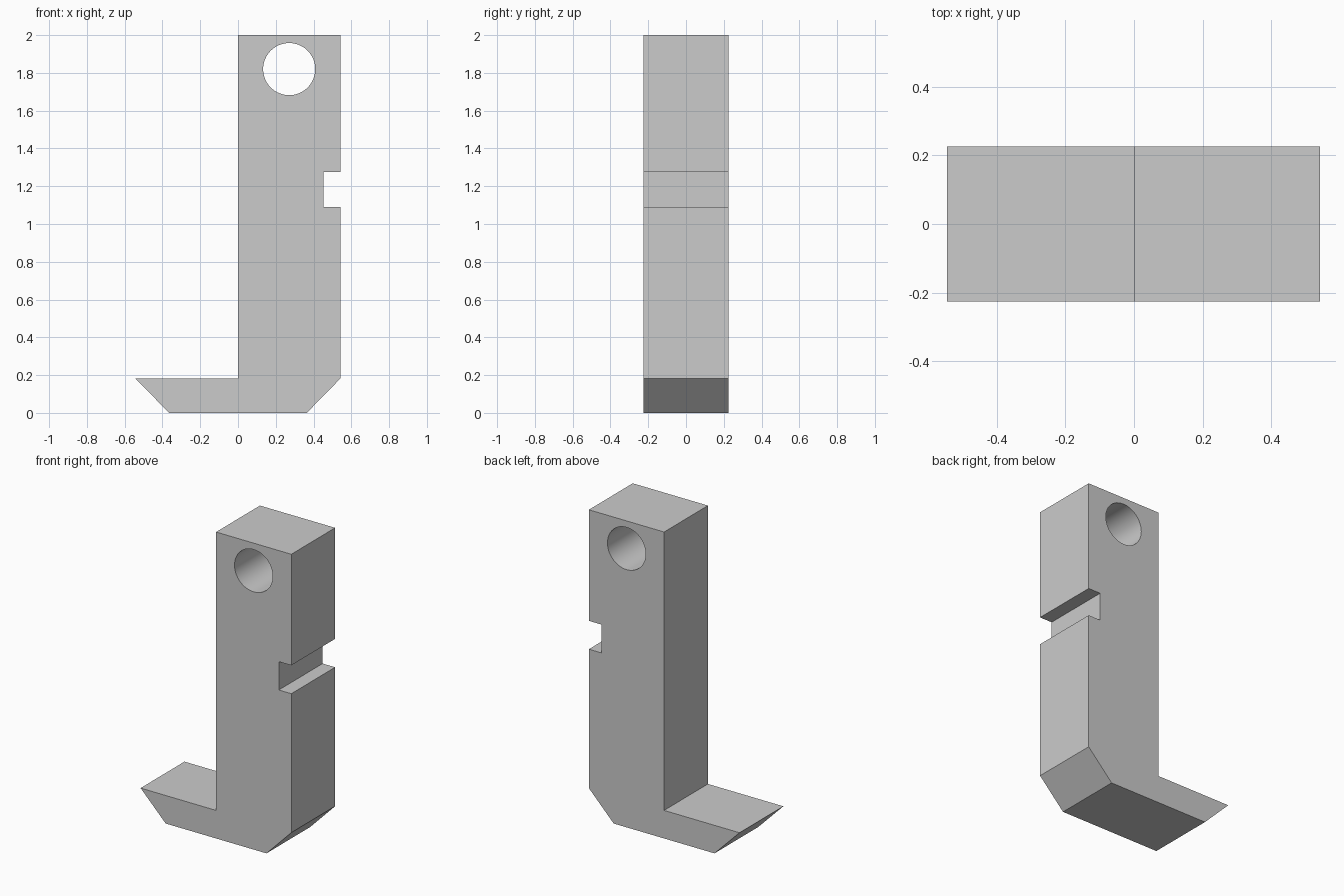
import bpy
import bmesh
from math import pi, radians

old = bpy.data.objects.get("Cube")
if old:
    bpy.data.objects.remove(old, do_unlink=True)

HALF_DEPTH = 0.226

# Single grey material
grey = bpy.data.materials.new("plain_grey")
grey.use_nodes = True
colour = (0.6, 0.6, 0.6, 1)
grey.diffuse_color = colour
grey.node_tree.nodes["Principled BSDF"].inputs["Base Color"].default_value = colour


def extrude_profile(name, profile, half_depth):
    """Extrude an x-z outline evenly to both sides of y = 0."""
    bm = bmesh.new()
    face = bm.faces.new([bm.verts.new((x, -half_depth, z)) for x, z in profile])
    result = bmesh.ops.extrude_face_region(bm, geom=[face])
    verts = [v for v in result["geom"] if isinstance(v, bmesh.types.BMVert)]
    bmesh.ops.translate(bm, verts=verts, vec=(0, 2 * half_depth, 0))
    bmesh.ops.recalc_face_normals(bm, faces=bm.faces)
    mesh = bpy.data.meshes.new(name)
    bm.to_mesh(mesh)
    bm.free()
    obj = bpy.data.objects.new(name, mesh)
    bpy.context.collection.objects.link(obj)
    return obj


# Upright post with side notch, chamfered heel and pointed toe
hook = extrude_profile("hook_body", [
    (-0.545, 0.183), (-0.364, 0), (0.364, 0), (0.543, 0.183),
    (0.543, 1.09), (0.453, 1.09), (0.453, 1.275), (0.543, 1.275),
    (0.543, 2), (0, 2), (0, 0.183),
], HALF_DEPTH)
hook.data.materials.append(grey)

# Round hole through the top of the post
bpy.ops.mesh.primitive_cylinder_add(
    vertices=64, radius=0.138, depth=1,
    location=(0.271, 0, 1.82), rotation=(pi / 2, 0, 0))
cutter = bpy.context.object
cutter.name = "hole_cutter"
cutter.hide_render = True
cutter.data.materials.append(grey)

bpy.ops.object.select_all(action="DESELECT")
hook.select_set(True)
bpy.context.view_layer.objects.active = hook
cut = hook.modifiers.new("hole", "BOOLEAN")
cut.operation = "DIFFERENCE"
cut.solver = "EXACT"
cut.object = cutter
bpy.ops.object.modifier_apply(modifier=cut.name)
bpy.data.objects.remove(cutter, do_unlink=True)

# Smooth hole wall, crisp edges elsewhere
bpy.ops.object.shade_smooth_by_angle(angle=radians(30))
